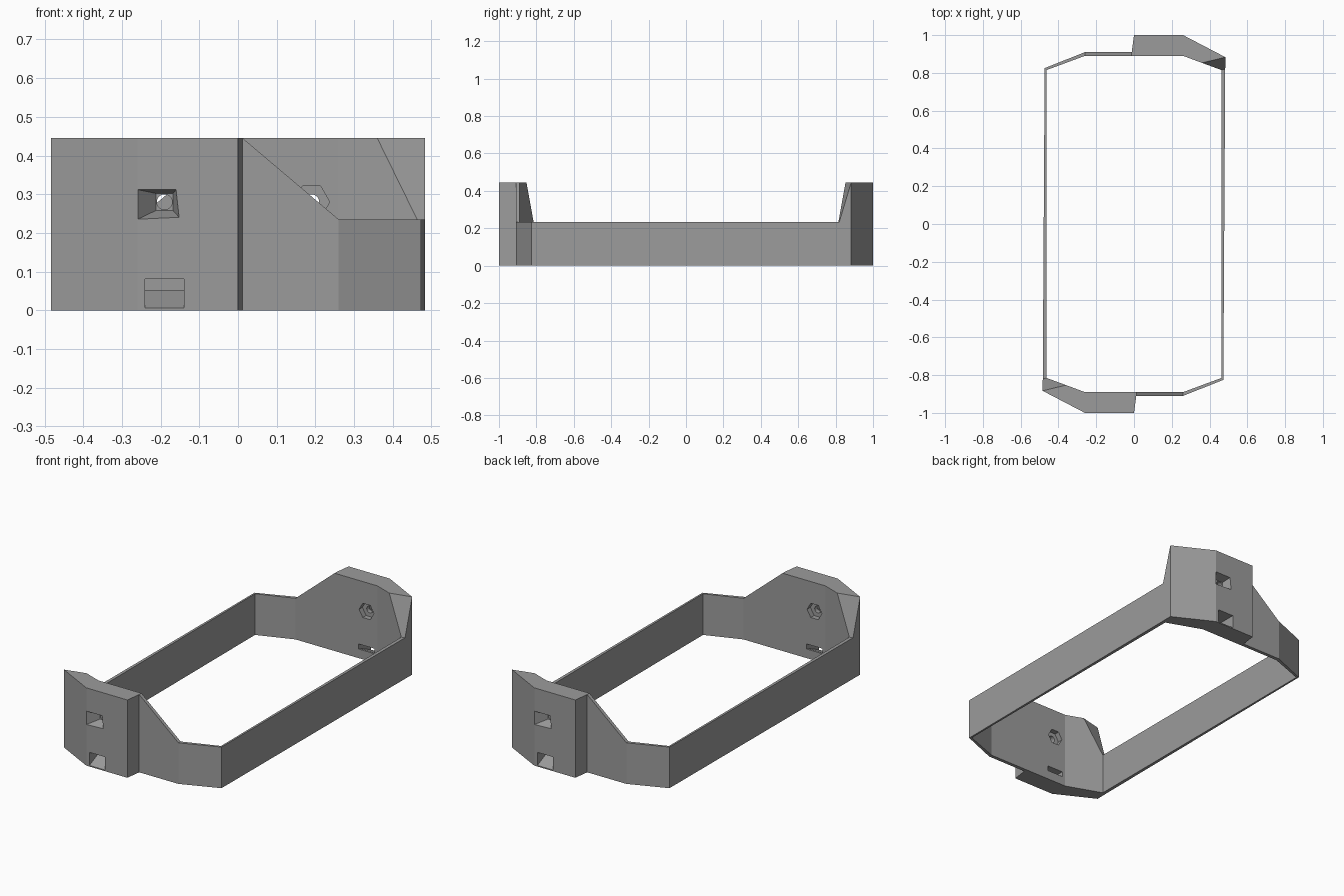
import bpy
import bmesh
from math import cos, sin, pi, radians

cube = bpy.data.objects.get("Cube")
if cube:
    bpy.data.objects.remove(cube, do_unlink=True)

grey = bpy.data.materials.new("plain_grey")
grey.use_nodes = True
grey.diffuse_color = (0.33, 0.33, 0.33, 1)
grey.node_tree.nodes["Principled BSDF"].inputs["Base Color"].default_value = grey.diffuse_color


def loft(name, rings, closed=False):
    """Skin equal-length rings of points; cap the ends unless the loft is a loop."""
    bm = bmesh.new()
    rows = [[bm.verts.new(p) for p in ring] for ring in rings]
    n = len(rows[0])
    pairs = list(zip(rows, rows[1:])) + ([(rows[-1], rows[0])] if closed else [])
    for a, b in pairs:
        for i in range(n):
            j = (i + 1) % n
            bm.faces.new((a[i], a[j], b[j], b[i]))
    if not closed:
        bm.faces.new(rows[0])
        bm.faces.new(rows[-1])
    bmesh.ops.recalc_face_normals(bm, faces=bm.faces)
    mesh = bpy.data.meshes.new(name)
    bm.to_mesh(mesh)
    bm.free()
    mesh.materials.append(grey)
    obj = bpy.data.objects.new(name, mesh)
    bpy.context.collection.objects.link(obj)
    return obj


def disc(x, z, radius, sides, y):
    return [(x + radius * cos(2 * pi * i / sides), y, z + radius * sin(2 * pi * i / sides))
            for i in range(sides)]


def box_ring(x0, x1, z0, z1, y):
    return [(x0, y, z0), (x1, y, z0), (x1, y, z1), (x0, y, z1)]


# Frame: half the loop as (inner x, inner y, outer x, outer y, height)
LOW, HIGH = 0.235, 0.445
half = [
    (0.463, -0.815, 0.473, -0.825, LOW),
    (0.26, -0.89, 0.26, -0.91, LOW),
    (0.012, -0.89, 0.012, -0.91, HIGH),
    (0, -0.89, 0, -1, HIGH),
    (-0.26, -0.89, -0.26, -1, HIGH),
    (-0.36, -0.853, -0.484, -0.883, HIGH),
    (-0.463, -0.815, -0.483, -0.82, LOW),
]
sections = [[(s * ix, s * iy, 0), (s * ox, s * oy, 0), (s * ox, s * oy, h), (s * ix, s * iy, h)]
            for s in (1, -1) for ix, iy, ox, oy, h in half]
frame = loft("frame", sections, closed=True)

# Openings in each end block
X, Z = -0.19, 0.28
cutters = []
for angle in (0, 180):
    end = [
        loft("funnel_cutter", [
            [(-0.26, -1.001, LOW), (-0.152, -1.001, 0.24), (-0.16, -1.001, 0.312), (-0.26, -1.001, 0.312)],
            box_ring(X - 0.022, X + 0.022, Z - 0.022, Z + 0.022, -0.945)]),
        loft("screw_cutter", [disc(X, Z, 0.02, 16, -0.97), disc(X, Z, 0.02, 16, -0.9)]),
        loft("nut_cutter", [disc(X, Z, 0.047, 6, -0.92), disc(X, Z, 0.047, 6, -0.85)]),
        loft("slot_cutter", [box_ring(-0.24, -0.14, 0.006, 0.081, -1.001),
                             box_ring(-0.24, -0.14, 0.052, 0.081, -0.9),
                             box_ring(-0.24, -0.14, 0.052, 0.081, -0.85)]),
    ]
    for obj in end:
        obj.rotation_euler.z = radians(angle)
        obj.hide_render = True
    cutters += end

for cutter in cutters:
    mod = frame.modifiers.new(cutter.name, 'BOOLEAN')
    mod.operation = 'DIFFERENCE'
    mod.solver = 'EXACT'
    mod.object = cutter

# Bake the cuts and drop the helpers
bpy.context.view_layer.update()
result = bpy.data.meshes.new_from_object(frame.evaluated_get(bpy.context.evaluated_depsgraph_get()))
frame.modifiers.clear()
frame.data = result
result.name = "frame"
for cutter in cutters:
    bpy.data.objects.remove(cutter, do_unlink=True)
